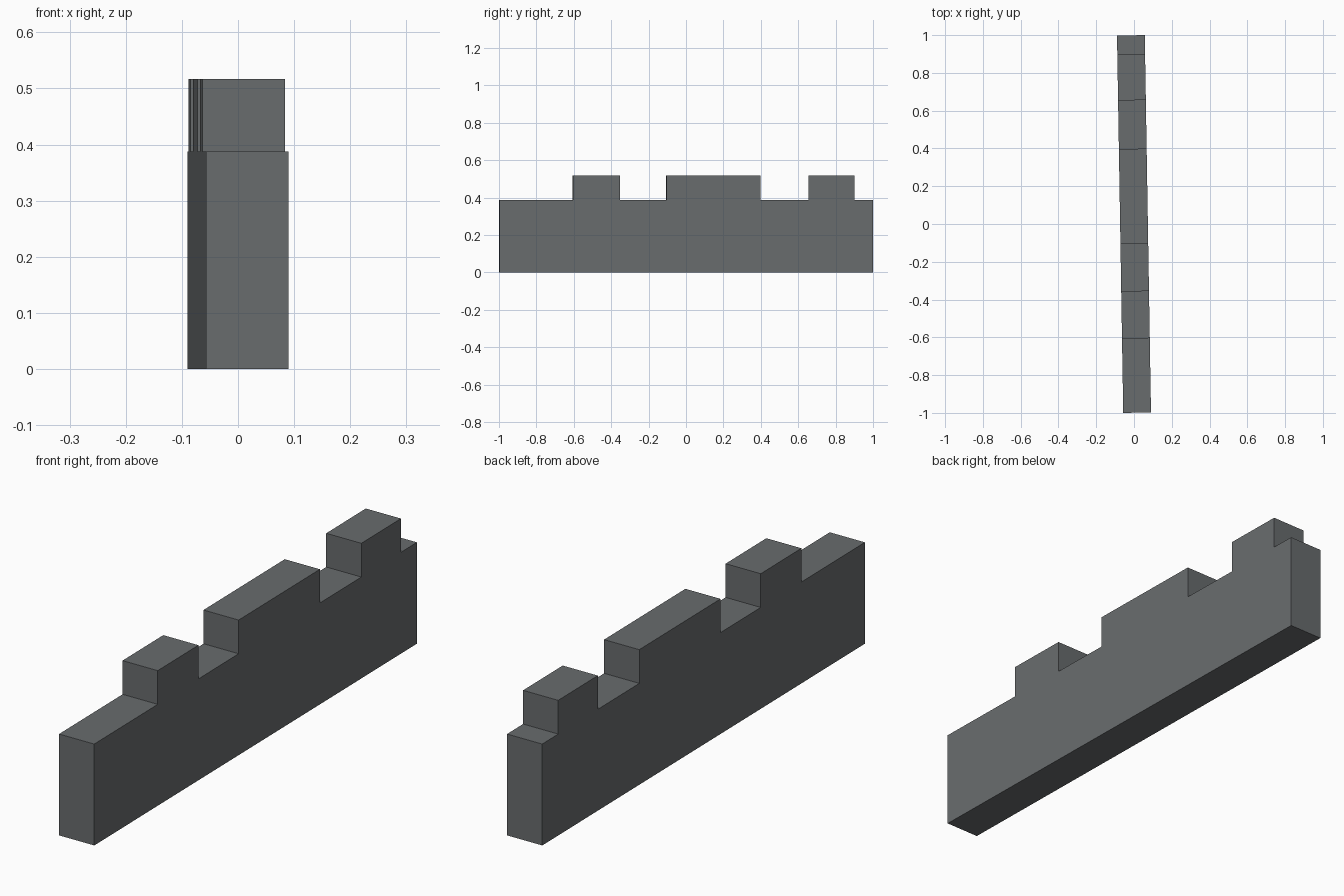
import bpy, bmesh, math

if "Cube" in bpy.data.objects:
    bpy.data.objects.remove(bpy.data.objects["Cube"])

WIDTH, HALF, LOW, HIGH = 0.147, 0.9989, 0.388, 0.517
ANGLE = 0.0165
MERLONS = [(-0.606, -0.354), (-0.105, 0.398), (0.655, 0.90)]

stone = bpy.data.materials.new("grey stone")
stone.diffuse_color = (0.14, 0.15, 0.155, 1)
stone.use_nodes = True
stone.node_tree.nodes["Principled BSDF"].inputs["Base Color"].default_value = stone.diffuse_color

# Side profile of the battlement wall (y, z)
profile = [(-HALF, 0), (HALF, 0), (HALF, LOW)]
for a, b in reversed(MERLONS):
    profile += [(b, LOW), (b, HIGH), (a, HIGH), (a, LOW)]
profile.append((-HALF, LOW))

# Extrude the profile across the wall thickness
bm = bmesh.new()
face = bm.faces.new([bm.verts.new((-WIDTH / 2, y, z)) for y, z in profile])
ext = bmesh.ops.extrude_face_region(bm, geom=[face])
bmesh.ops.translate(bm, vec=(WIDTH, 0, 0),
                    verts=[g for g in ext["geom"] if isinstance(g, bmesh.types.BMVert)])
bmesh.ops.recalc_face_normals(bm, faces=bm.faces)

mesh = bpy.data.meshes.new("battlement_wall")
bm.to_mesh(mesh)
bm.free()
mesh.materials.append(stone)
wall = bpy.data.objects.new("battlement_wall", mesh)
bpy.context.collection.objects.link(wall)

# The wall stands slightly turned
wall.rotation_euler.z = ANGLE
